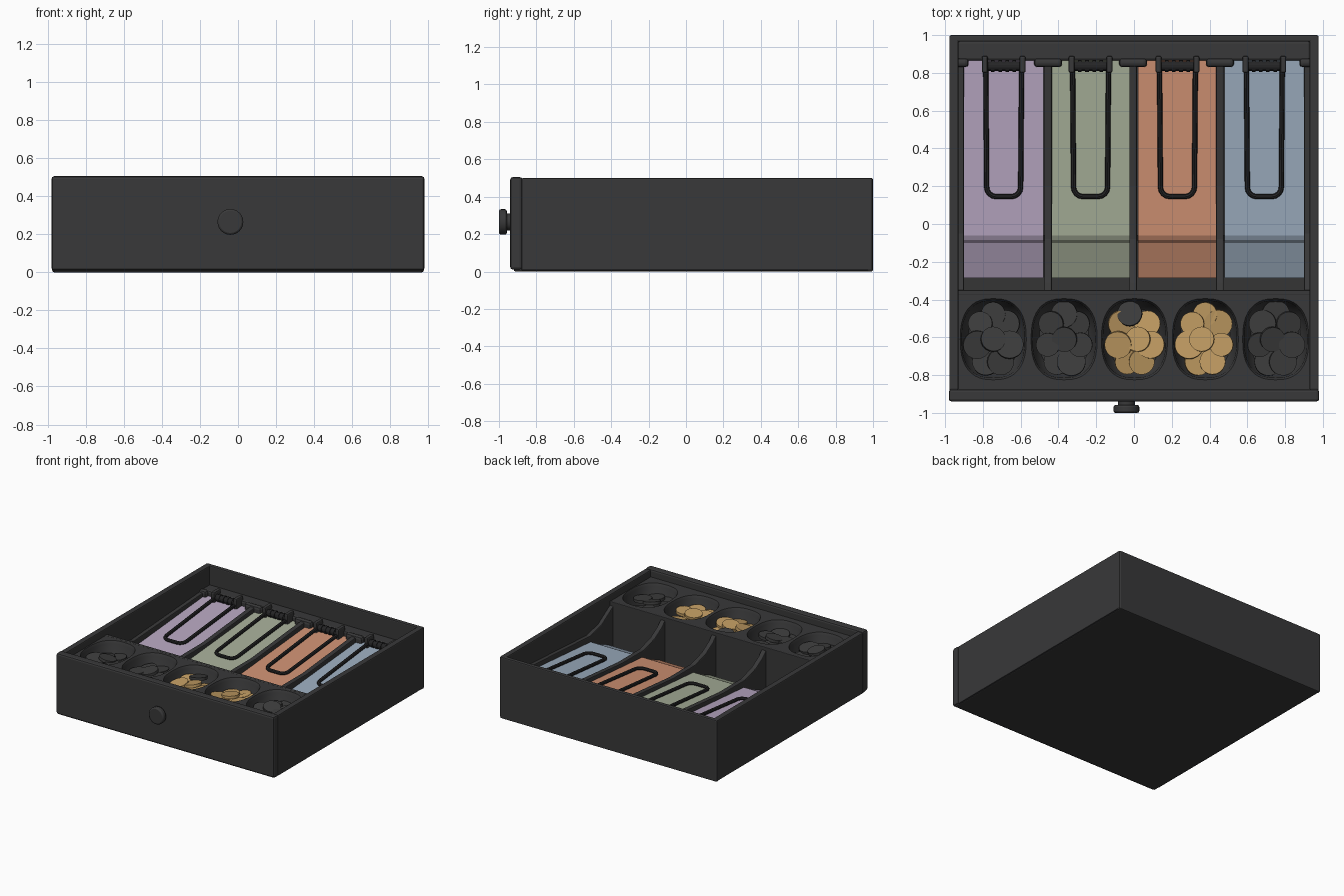
import bpy, bmesh, math, random
from mathutils import Vector, Euler, Matrix

if "Cube" in bpy.data.objects:
    bpy.data.objects.remove(bpy.data.objects["Cube"])

random.seed(4)


def material(name, rgb):
    m = bpy.data.materials.new(name)
    m.diffuse_color = (*rgb, 1)
    m.use_nodes = True
    m.node_tree.nodes["Principled BSDF"].inputs["Base Color"].default_value = m.diffuse_color
    return m


CHARCOAL = material("charcoal", (0.040, 0.040, 0.041))
BLACK = material("black wire", (0.018, 0.018, 0.019))
DARK_COIN = material("dark coin", (0.046, 0.046, 0.046))
GOLD = material("gold", (0.527, 0.328, 0.122))
NOTES = [material("lilac", (0.468, 0.381, 0.527)),
         material("sage", (0.381, 0.423, 0.314)),
         material("orange", (0.624, 0.283, 0.171)),
         material("blue", (0.328, 0.413, 0.515))]


def finish(name, bm, mat, bevel=0.0, smooth=False):
    bmesh.ops.recalc_face_normals(bm, faces=bm.faces[:])
    me = bpy.data.meshes.new(name)
    bm.to_mesh(me)
    bm.free()
    ob = bpy.data.objects.new(name, me)
    bpy.context.collection.objects.link(ob)
    me.materials.append(mat)
    if bevel:
        mod = ob.modifiers.new("bevel", 'BEVEL')
        mod.width = bevel
        mod.segments = 2
        mod.limit_method = 'ANGLE'
    if smooth:
        bpy.ops.object.select_all(action='DESELECT')
        ob.select_set(True)
        bpy.context.view_layer.objects.active = ob
        bpy.ops.object.shade_smooth_by_angle(angle=math.radians(40))
    return ob


def box(name, x0, x1, y0, y1, z0, z1, mat=CHARCOAL, bevel=0.008):
    bm = bmesh.new()
    bmesh.ops.create_cube(bm, size=1)
    for v in bm.verts:
        v.co = Vector(((x0 + x1) / 2 + v.co.x * (x1 - x0),
                       (y0 + y1) / 2 + v.co.y * (y1 - y0),
                       (z0 + z1) / 2 + v.co.z * (z1 - z0)))
    return finish(name, bm, mat, bevel)


def prism(name, yz, x0, x1, mat, bevel=0.0):
    """Extrude a side profile across x."""
    bm = bmesh.new()
    face = bm.faces.new([bm.verts.new((x0, y, z)) for y, z in yz])
    ext = bmesh.ops.extrude_face_region(bm, geom=[face])
    for v in ext["geom"]:
        if isinstance(v, bmesh.types.BMVert):
            v.co.x = x1
    return finish(name, bm, mat, bevel)


def cylinder(bm, radius, depth, matrix, sides=20):
    bmesh.ops.create_cone(bm, cap_ends=True, segments=sides, radius1=radius,
                          radius2=radius, depth=depth, matrix=matrix)


# Drawer case
box("bottom", -0.97, 0.97, -0.92, 0.99, 0.0, 0.04)
box("front_panel", -0.98, 0.98, -0.94, -0.875, 0.01, 0.505, bevel=0.014)
box("back_wall", -0.975, 0.975, 0.965, 1.0, 0.0, 0.5)
for side, s in (("left", -1), ("right", 1)):
    a, b = sorted((s * 0.93, s * 0.978))
    box(side + "_wall", a, b, -0.88, 0.998, 0.005, 0.5)

# Front knob with a flange
bm = bmesh.new()
turn = Matrix.Rotation(math.pi / 2, 4, 'X')
cylinder(bm, 0.045, 0.05, Matrix.Translation((-0.04, -0.945, 0.265)) @ turn, 24)
cylinder(bm, 0.068, 0.042, Matrix.Translation((-0.04, -0.979, 0.265)) @ turn, 24)
finish("knob", bm, CHARCOAL, 0.01, True)

# Coin tray: five rounded cups sunk in a flat top
TRAY_TOP, CUP_FLOOR, CUP_Y = 0.445, 0.27, -0.61
EDGES = [-0.935, -0.555, -0.185, 0.19, 0.565, 0.935]
bm = bmesh.new()
N = 40
for x0, x1 in zip(EDGES, EDGES[1:]):
    cx, hx, hy = (x0 + x1) / 2, (x1 - x0) / 2, 0.26
    rings = [[] for _ in range(5)]
    for i in range(N):
        t = 2 * math.pi * i / N
        c, s = math.cos(t), math.sin(t)
        m = max(abs(c), abs(s))
        ex = math.copysign(abs(c) ** 0.8, c)
        ey = math.copysign(abs(s) ** 0.8, s)
        rings[0].append(bm.verts.new((cx + hx * c / m, -0.615 + hy * s / m, TRAY_TOP)))
        for r, (k, z) in enumerate(((1, TRAY_TOP), (0.95, TRAY_TOP - 0.02),
                                    (0.9, CUP_FLOOR + 0.04), (0.75, CUP_FLOOR)), 1):
            rings[r].append(bm.verts.new((cx + 0.175 * k * ex, CUP_Y + 0.215 * k * ey, z)))
    for a, b in zip(rings, rings[1:]):
        for i in range(N):
            j = (i + 1) % N
            bm.faces.new((a[i], a[j], b[j], b[i]))
    bm.faces.new(rings[-1])
bmesh.ops.remove_doubles(bm, verts=bm.verts[:], dist=0.0005)
finish("coin_tray", bm, CHARCOAL, smooth=True)
box("coin_tray_back", -0.935, 0.935, -0.375, -0.35, 0.03, 0.447, bevel=0.005)


# Coin piles: a lower layer, an outer ring and a top coin
def coin(bm, x, y, z, r):
    tilt = Euler((random.uniform(-.2, .2), random.uniform(-.2, .2), 0)).to_matrix().to_4x4()
    cylinder(bm, r, 0.022, Matrix.Translation((x, y, z)) @ tilt)


for n, (x0, x1) in enumerate(zip(EDGES, EDGES[1:])):
    cx = (x0 + x1) / 2
    bm = bmesh.new()
    phase = random.uniform(0, 1)
    for k in range(4):
        t = k * math.pi / 2 + phase
        coin(bm, cx + 0.05 * math.cos(t), CUP_Y + 0.08 * math.sin(t), 0.31, 0.075)
    for k in range(7):
        t = math.pi / 2 + k * 2 * math.pi / 7
        if n == 2 and k == 0:
            continue
        coin(bm, cx + 0.088 * math.cos(t), CUP_Y + 0.132 * math.sin(t),
             0.35 + 0.015 * (k % 3), random.uniform(0.062, 0.076))
    coin(bm, cx + random.uniform(-.02, .02), CUP_Y, 0.395, 0.066)
    finish("coins_%d" % (n + 1), bm, GOLD if n in (2, 3) else DARK_COIN, smooth=True)
    if n == 2:
        bm = bmesh.new()
        coin(bm, cx - 0.025, CUP_Y + 0.135, 0.385, 0.066)
        finish("odd_coin", bm, DARK_COIN, smooth=True)

# Sloped bed, note dividers and rear ledge
prism("note_bed", [(-0.355, 0.03), (-0.355, 0.08), (-0.28, 0.09), (-0.09, 0.17),
                   (-0.06, 0.20), (0.88, 0.275), (0.88, 0.03)], -0.935, 0.935, CHARCOAL)
for i, x in enumerate((-0.455, -0.005, 0.455)):
    prism("divider_%d" % (i + 1),
          [(-0.36, 0.05), (-0.36, 0.43), (-0.31, 0.38), (-0.22, 0.325), (-0.08, 0.285),
           (0.2, 0.285), (0.87, 0.345), (0.87, 0.05)], x - 0.02, x + 0.02, CHARCOAL, 0.006)
for i, x in enumerate((-0.92, 0.92)):
    prism("side_rail_%d" % (i + 1),
          [(-0.36, 0.05), (-0.36, 0.42), (-0.2, 0.32), (-0.05, 0.285), (0.87, 0.34),
           (0.87, 0.05)], x - 0.02, x + 0.02, CHARCOAL, 0.006)
box("rear_ledge", -0.935, 0.935, 0.865, 0.97, 0.03, 0.35, bevel=0.015)
for i, x in enumerate((-0.91, -0.455, -0.005, 0.455, 0.91)):
    w = 0.035 if abs(x) > 0.9 else 0.075
    box("ledge_lobe_%d" % (i + 1), x - w, x + w, 0.83, 0.88, 0.2, 0.355, bevel=0.02)


def note_z(y):
    return 0.235 + (y + 0.06) * 0.08


# Note stacks, each held by a sprung wire loop
for mat, x in zip(NOTES, (-0.69, -0.23, 0.23, 0.69)):
    prism(mat.name + "_notes",
          [(-0.285, 0.09), (-0.285, 0.125), (-0.10, 0.205), (-0.085, 0.222), (-0.06, 0.235),
           (0.87, note_z(0.87)), (0.87, 0.25), (-0.06, 0.195), (-0.09, 0.165)],
          x - 0.21, x + 0.21, mat)

    path = [(-0.095, 0.83)]
    for cx, a0 in ((-0.04, math.pi), (0.04, 1.5 * math.pi)):
        for k in range(5):
            a = a0 + k * math.pi / 8
            path.append((cx + 0.05 * math.cos(a), 0.195 + 0.05 * math.sin(a)))
    path.append((0.095, 0.83))
    cu = bpy.data.curves.new("loop", 'CURVE')
    cu.dimensions = '3D'
    cu.bevel_depth = 0.0135
    cu.bevel_resolution = 2
    cu.use_fill_caps = True
    sp = cu.splines.new('POLY')
    sp.points.add(len(path) - 1)
    for p, (px, py) in zip(sp.points, path):
        p.co = (x + px, py, note_z(py) + 0.012 + 0.02 * (py - 0.14), 1)
    tmp = bpy.data.objects.new("loop", cu)
    bpy.context.collection.objects.link(tmp)
    bpy.context.view_layer.update()
    me = bpy.data.meshes.new_from_object(tmp.evaluated_get(bpy.context.evaluated_depsgraph_get()))
    bpy.data.objects.remove(tmp)
    bm = bmesh.new()
    bm.from_mesh(me)
    finish(mat.name + "_clip_wire", bm, BLACK, smooth=True)

    # Spring coil and its holder
    bm = bmesh.new()
    across = Matrix.Rotation(math.pi / 2, 4, 'Y')
    for k in range(9):
        cylinder(bm, 0.03 if k % 2 else 0.025, 0.019,
                 Matrix.Translation((x - 0.076 + k * 0.019, 0.835, 0.335)) @ across, 14)
    finish(mat.name + "_clip_spring", bm, BLACK)
    for s in (-1, 1):
        box(mat.name + "_clip_holder", x + s * 0.1 - 0.016, x + s * 0.1 + 0.016,
            0.80, 0.89, 0.27, 0.385, bevel=0.01)
